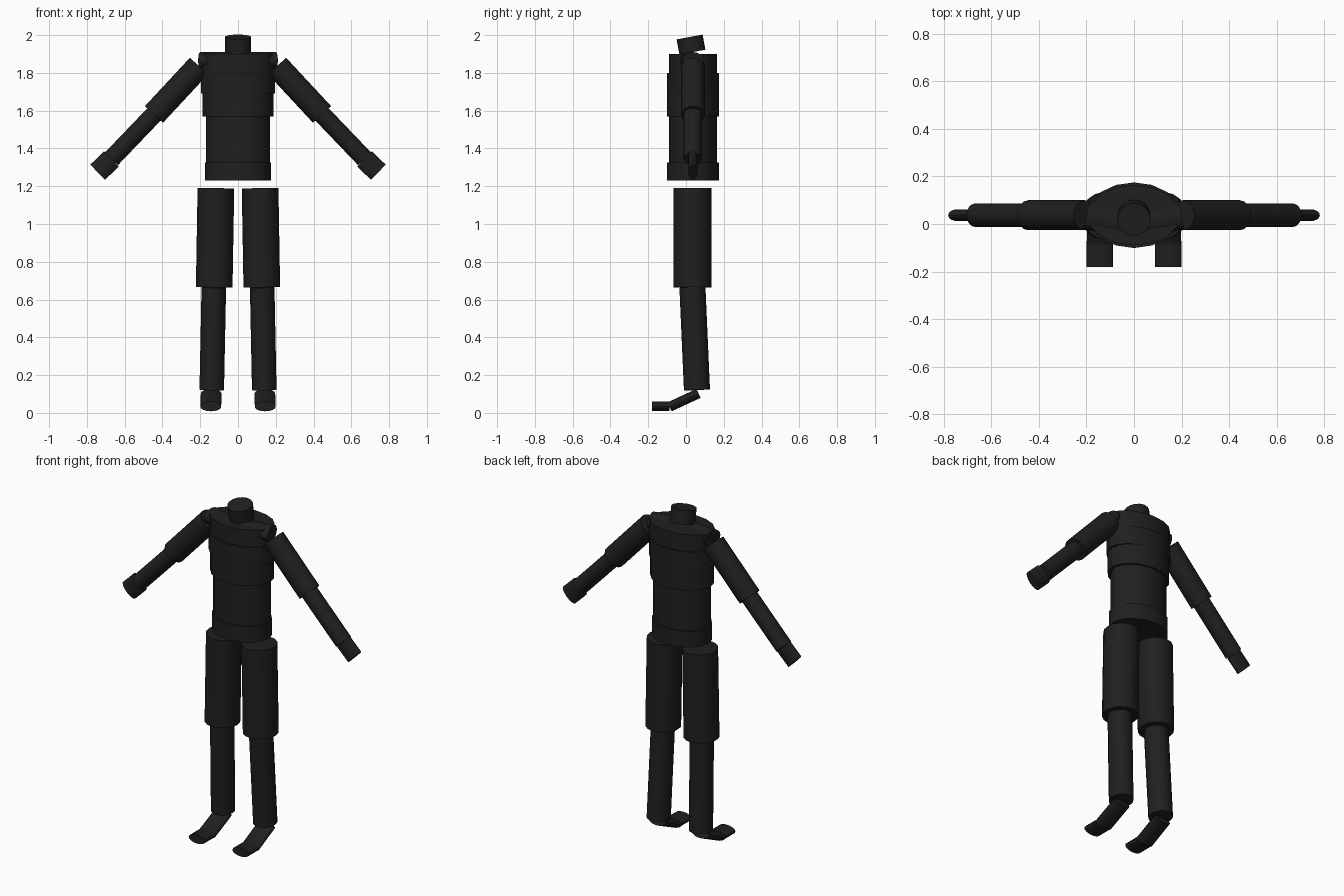
import bpy, bmesh, math
from mathutils import Vector

if "Cube" in bpy.data.objects:
    bpy.data.objects.remove(bpy.data.objects["Cube"])

black = bpy.data.materials.new("matte_black")
black.diffuse_color = (0.014, 0.014, 0.014, 1)
black.use_nodes = True
black.node_tree.nodes["Principled BSDF"].inputs["Base Color"].default_value = black.diffuse_color

X, Y = Vector((1, 0, 0)), Vector((0, 1, 0))
SIDES = 16


def tube(name, start, end, across, ru, rv, mirror=False):
    """Capped elliptical cylinder from start to end; ru is its radius along 'across'."""
    a, b = Vector(start), Vector(end)
    d = (b - a).normalized()
    u = (across - d * across.dot(d)).normalized()
    v = d.cross(u)
    for side in ((1, -1) if mirror else (1,)):
        bm = bmesh.new()
        rings = []
        for c in (a, b):
            ring = []
            for i in range(SIDES):
                t = 2 * math.pi * i / SIDES
                p = c + u * ru * math.cos(t) + v * rv * math.sin(t)
                ring.append(bm.verts.new((p.x * side, p.y, p.z)))
            rings.append(ring)
        lo, hi = rings
        for i in range(SIDES):
            j = (i + 1) % SIDES
            bm.faces.new((lo[i], lo[j], hi[j], hi[i]))
        bm.faces.new(lo)
        bm.faces.new(hi)
        bmesh.ops.recalc_face_normals(bm, faces=bm.faces)
        label = name if not mirror else ("left_" if side > 0 else "right_") + name
        me = bpy.data.meshes.new(label)
        bm.to_mesh(me)
        bm.free()
        me.materials.append(black)
        ob = bpy.data.objects.new(label, me)
        bpy.context.collection.objects.link(ob)
        bpy.context.view_layer.objects.active = ob
        ob.select_set(True)
        bpy.ops.object.shade_smooth_by_angle(angle=math.radians(30))
        ob.select_set(False)


# Torso: stacked oval bands (name, bottom, top, half width, half depth)
for name, z0, z1, rx, ry in (
        ("hips", 1.23, 1.325, 0.175, 0.138),
        ("waist", 1.325, 1.57, 0.17, 0.126),
        ("ribs", 1.57, 1.69, 0.187, 0.138),
        ("chest", 1.69, 1.80, 0.197, 0.138),
        ("upper_chest", 1.80, 1.90, 0.197, 0.127)):
    tube(name, (0, 0.037, z0), (0, 0.037, z1), X, rx, ry)
tube("neck", (0, 0.034, 1.91), (0, 0.019, 1.99), X, 0.07, 0.07)

# Arms
tube("collarbone", (0.03, 0.005, 1.865), (0.2, 0.037, 1.865), Y, 0.06, 0.045, True)
tube("upper_arm", (0.207, 0.037, 1.836), (0.445, 0.037, 1.58), Y, 0.063, 0.065, True)
tube("forearm", (0.445, 0.037, 1.58), (0.67, 0.037, 1.345), Y, 0.049, 0.048, True)
tube("hand", (0.67, 0.037, 1.345), (0.743, 0.037, 1.274), Y, 0.025, 0.056, True)

# Legs
tube("thigh", (0.117, 0.034, 1.19), (0.126, 0.034, 0.665), X, 0.097, 0.1, True)
tube("shin", (0.128, 0.034, 0.665), (0.139, 0.058, 0.122), X, 0.065, 0.069, True)
tube("foot", (0.142, 0.066, 0.103), (0.144, -0.087, 0.032), X, 0.055, 0.026, True)
tube("toes", (0.144, -0.087, 0.035), (0.144, -0.18, 0.035), X, 0.055, 0.026, True)
